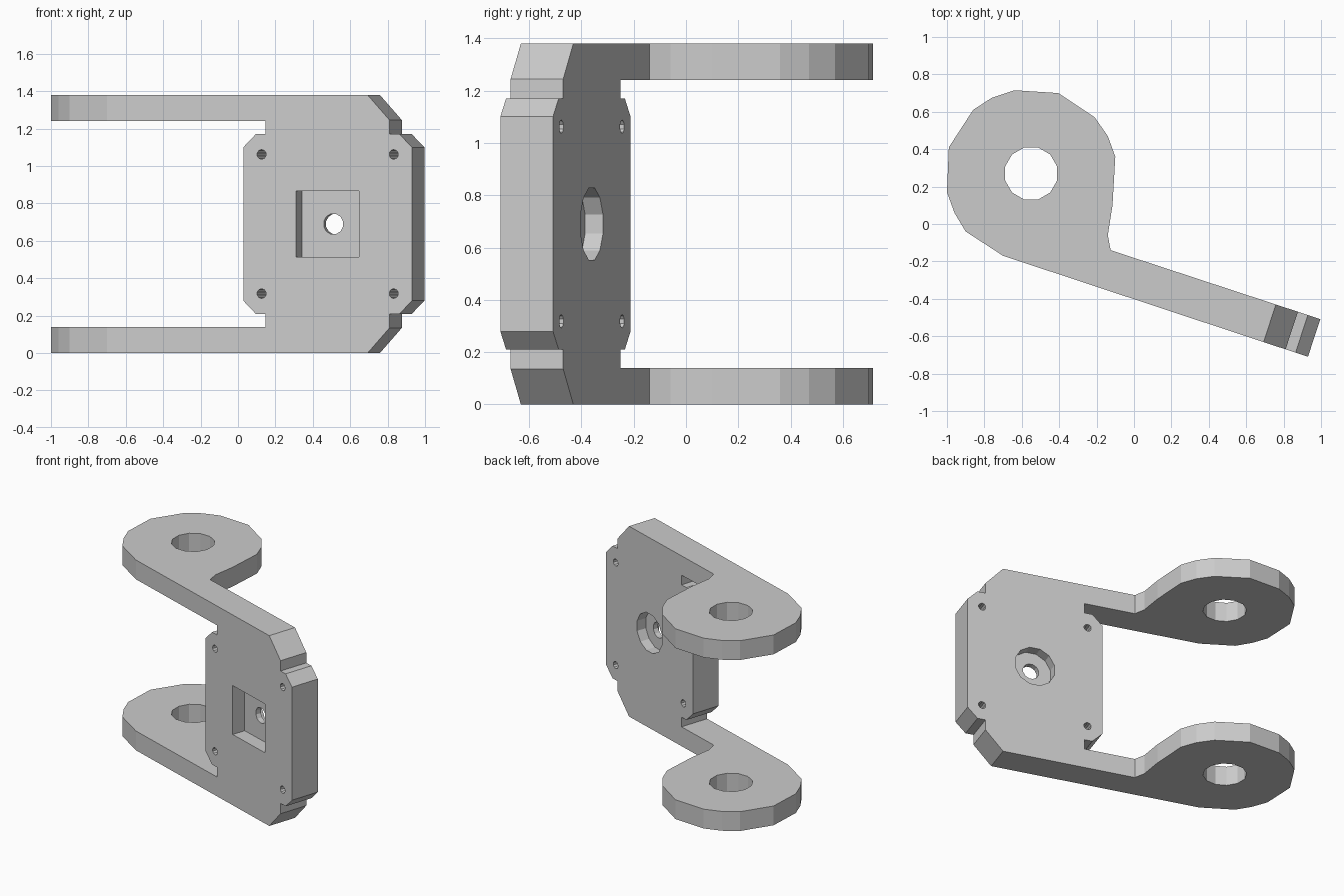
import bpy, bmesh
from math import radians, cos, sin, pi
from mathutils import Matrix, Vector

if "Cube" in bpy.data.objects:
    bpy.data.objects.remove(bpy.data.objects["Cube"])

MID_Z = 0.69
THICK = 0.212
ANG = radians(-18.2)
U = Vector((cos(ANG), sin(ANG), 0))        # along the slanted plate
N = Vector((-sin(ANG), cos(ANG), 0))       # through the plate, towards the back
ORIGIN = Vector((0.93, -0.71, MID_Z))      # front right edge of the plate


def plate(s, t, z):
    """Plate coordinates (along, depth, height from middle) to world."""
    return ORIGIN + U * s + N * t + Vector((0, 0, z))


def prism(name, points, sweep):
    """Closed outline swept along a vector."""
    bm = bmesh.new()
    face = bm.faces.new([bm.verts.new(p) for p in points])
    new = bmesh.ops.extrude_face_region(bm, geom=[face])["geom"]
    bmesh.ops.translate(bm, vec=sweep, verts=[v for v in new if isinstance(v, bmesh.types.BMVert)])
    bmesh.ops.recalc_face_normals(bm, faces=bm.faces)
    mesh = bpy.data.meshes.new(name)
    bm.to_mesh(mesh)
    bm.free()
    obj = bpy.data.objects.new(name, mesh)
    bpy.context.collection.objects.link(obj)
    return obj


def ring(r, sides):
    return [(r * cos((i + 0.5) * 2 * pi / sides), r * sin((i + 0.5) * 2 * pi / sides))
            for i in range(sides)]


def combine(obj, tool, operation):
    """Apply a boolean and discard the tool."""
    mod = obj.modifiers.new("boolean", 'BOOLEAN')
    mod.operation, mod.solver, mod.object = operation, 'EXACT', tool
    bpy.context.view_layer.objects.active = obj
    bpy.ops.object.modifier_apply(modifier=mod.name)
    bpy.data.objects.remove(tool)


def plate_hole(s, z, r, sides, t0, t1):
    pts = [plate(s + a, t0, z + b) for a, b in ring(r, sides)]
    combine(bracket, prism("hole_cutter", pts, N * (t1 - t0)), 'DIFFERENCE')


# Top outline: pivot eye blending into the slanted arm
eye = [(-0.125, -0.14), (-0.14, -0.06), (-0.115, 0.10), (-0.10, 0.36), (-0.14, 0.47),
       (-0.21, 0.57), (-0.405, 0.70), (-0.64, 0.715), (-0.76, 0.675), (-0.86, 0.61),
       (-0.99, 0.41), (-1.0, 0.17), (-0.96, 0.06), (-0.90, -0.04), (-0.70, -0.17)]
outline = [Vector((x, y, -0.1)) for x, y in eye]
for t in (0, THICK):
    p = plate(0.1, t, 0)
    outline.append(Vector((p.x, p.y, -0.1)))
bracket = prism("motor_bracket", outline, Vector((0, 0, 1.6)))

# Face profile: chamfered plate, side notches and the two arms
half = [(0, 0.41), (-0.07, 0.48), (-0.126, 0.48), (-0.126, 0.555), (-0.25, 0.69),
        (-3, 0.69), (-3, 0.55), (-0.826, 0.55), (-0.826, 0.48), (-0.88, 0.48), (-0.95, 0.41)]
profile = half + [(s, -z) for s, z in reversed(half)]
combine(bracket, prism("face_profile", [plate(s, -0.5, z) for s, z in profile], N * 2.5), 'INTERSECT')

# Pivot holes through both eyes
pivot = [Vector((-0.55 + a, 0.27 + b, -0.2)) for a, b in ring(0.144, 12)]
combine(bracket, prism("pivot_cutter", pivot, Vector((0, 0, 1.8))), 'DIFFERENCE')

# Square front pocket
C = -0.475
square = [(-1, -1), (1, -1), (1, 1), (-1, 1)]
pocket = [plate(C + a * 0.177, -0.1, b * 0.177) for a, b in square]
combine(bracket, prism("pocket_cutter", pocket, N * 0.2), 'DIFFERENCE')

# Round back recess, centre hole and four screw holes
plate_hole(C, 0, 0.142, 12, THICK - 0.072, THICK + 0.1)
plate_hole(C, 0, 0.056, 12, -0.05, THICK + 0.05)
for i in (-1, 1):
    for j in (-1, 1):
        plate_hole(C + i * 0.372, j * 0.372, 0.026, 10, -0.05, THICK + 0.05)
